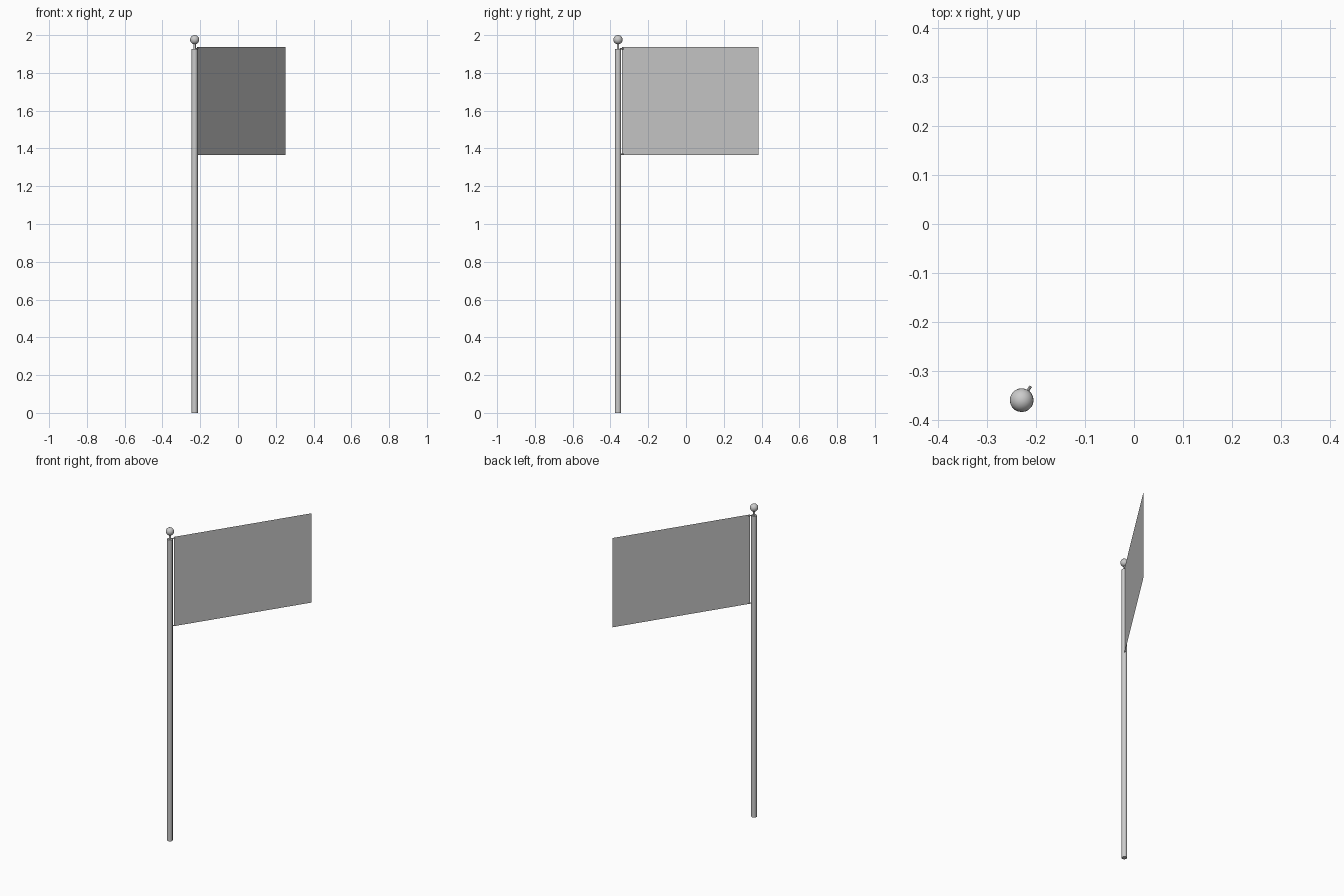
import bpy, math
from mathutils import Vector

if "Cube" in bpy.data.objects:
    bpy.data.objects.remove(bpy.data.objects["Cube"])

PX, PY = -0.2295, -0.36            # pole axis
END = Vector((0.252, 0.384))       # free edge of the flag
axis = Vector((PX, PY))
d = (END - axis).normalized()      # direction the flag flies
ANG = math.atan2(d.y, d.x)
Z0, Z1 = 1.365, 1.936              # flag bottom and top


def smooth(ob):
    bpy.context.view_layer.objects.active = ob
    ob.select_set(True)
    bpy.ops.object.shade_smooth_by_angle(angle=math.radians(40))
    ob.select_set(False)


def rod(name, r, z0, z1, sides=16):
    bpy.ops.mesh.primitive_cylinder_add(vertices=sides, radius=r, depth=z1 - z0,
                                        location=(PX, PY, (z0 + z1) / 2))
    ob = bpy.context.object
    ob.name = name
    smooth(ob)


# Pole and the thin neck that carries the ball
rod("pole", 0.0165, 0, 1.927)
rod("finial_neck", 0.006, 1.92, 1.962, 12)

# Ball on top
bpy.ops.mesh.primitive_uv_sphere_add(segments=20, ring_count=12, radius=0.0243,
                                     location=(PX, PY, 1.9757))
ball = bpy.context.object
ball.name = "finial_ball"
smooth(ball)

# Flag: one flat rectangle standing off the pole
a = axis + d * 0.025
mesh = bpy.data.meshes.new("flag")
mesh.from_pydata([(a.x, a.y, Z0), (END.x, END.y, Z0), (END.x, END.y, Z1), (a.x, a.y, Z1)],
                 [], [(0, 1, 2, 3)])
bpy.context.collection.objects.link(bpy.data.objects.new("flag", mesh))

# Small clips joining the flag corners to the pole
for name, z in (("top_clip", Z1 - 0.008), ("bottom_clip", Z0 + 0.004)):
    c = axis + d * 0.023
    bpy.ops.mesh.primitive_cylinder_add(vertices=8, radius=0.003, depth=0.022,
                                        location=(c.x, c.y, z),
                                        rotation=(0, math.pi / 2, ANG))
    clip = bpy.context.object
    clip.name = name
    smooth(clip)
